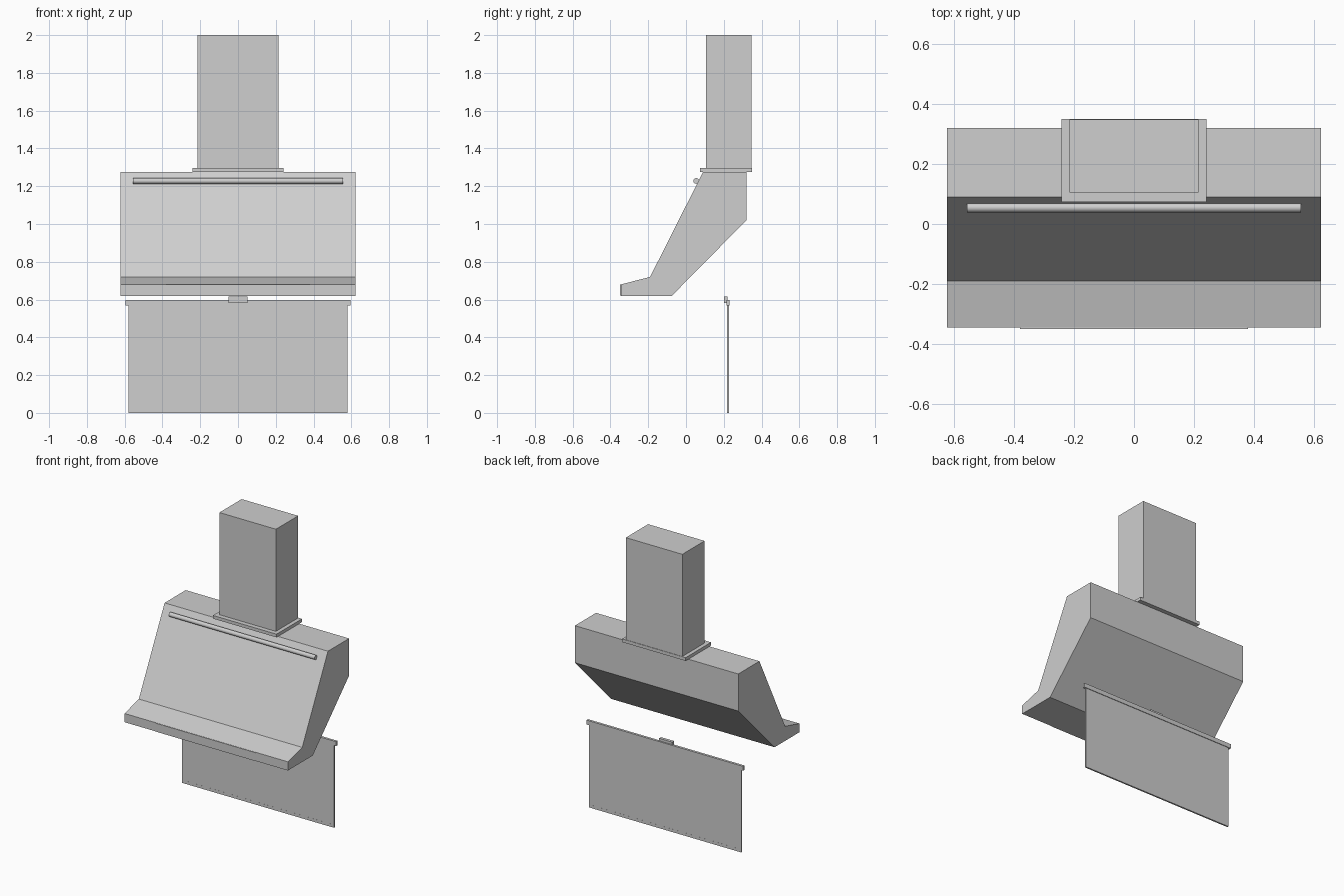
import bpy, bmesh, math

if "Cube" in bpy.data.objects:
    bpy.data.objects.remove(bpy.data.objects["Cube"])

steel = bpy.data.materials.new("brushed_grey")
steel.diffuse_color = (0.62, 0.62, 0.62, 1)
steel.use_nodes = True
steel.node_tree.nodes["Principled BSDF"].inputs["Base Color"].default_value = steel.diffuse_color


def finish(name, bm):
    bmesh.ops.recalc_face_normals(bm, faces=bm.faces)
    mesh = bpy.data.meshes.new(name)
    bm.to_mesh(mesh)
    bm.free()
    mesh.materials.append(steel)
    obj = bpy.data.objects.new(name, mesh)
    bpy.context.collection.objects.link(obj)
    return obj


def extrude_x(name, profile, half_width):
    """Sweep a (y, z) outline symmetrically along x."""
    bm = bmesh.new()
    face = bm.faces.new([bm.verts.new((-half_width, y, z)) for y, z in profile])
    out = bmesh.ops.extrude_face_region(bm, geom=[face])["geom"]
    verts = [v for v in out if isinstance(v, bmesh.types.BMVert)]
    bmesh.ops.translate(bm, verts=verts, vec=(2 * half_width, 0, 0))
    return finish(name, bm)


def box(name, half_width, y0, y1, z0, z1):
    return extrude_x(name, [(y0, z0), (y1, z0), (y1, z1), (y0, z1)], half_width)


# Slanted hood with front lip
extrude_x("hood_body", [(-0.345, 0.62), (-0.345, 0.68), (-0.19, 0.72),
                        (0.09, 1.275), (0.32, 1.275), (0.32, 1.02),
                        (-0.075, 0.62)], 0.622)
box("lip_control_strip", 0.38, -0.349, -0.344, 0.621, 0.679)

# Chimney and its collar
box("chimney_collar", 0.242, 0.073, 0.35, 1.275, 1.297)
box("chimney", 0.215, 0.105, 0.347, 1.297, 2.0)

# Round rail along the top of the slanted face
bm = bmesh.new()
bmesh.ops.create_cone(bm, cap_ends=True, segments=32, radius1=0.015,
                      radius2=0.015, depth=1.11)
for v in bm.verts:
    x, y, z = v.co
    v.co = (z, 0.054 + y, 1.228 + x)
rail = finish("front_rail", bm)
bpy.context.view_layer.objects.active = rail
rail.select_set(True)
bpy.ops.object.shade_smooth_by_angle(angle=math.radians(35))

# Hanging back panel with top flange, clip and bottom hem
box("back_panel", 0.58, 0.217, 0.227, 0.0, 0.598)
box("panel_top_flange", 0.596, 0.214, 0.231, 0.568, 0.598)
box("panel_clip", 0.05, 0.2, 0.221, 0.583, 0.615)
box("panel_bottom_hem", 0.56, 0.2165, 0.2275, 0.0, 0.02)
